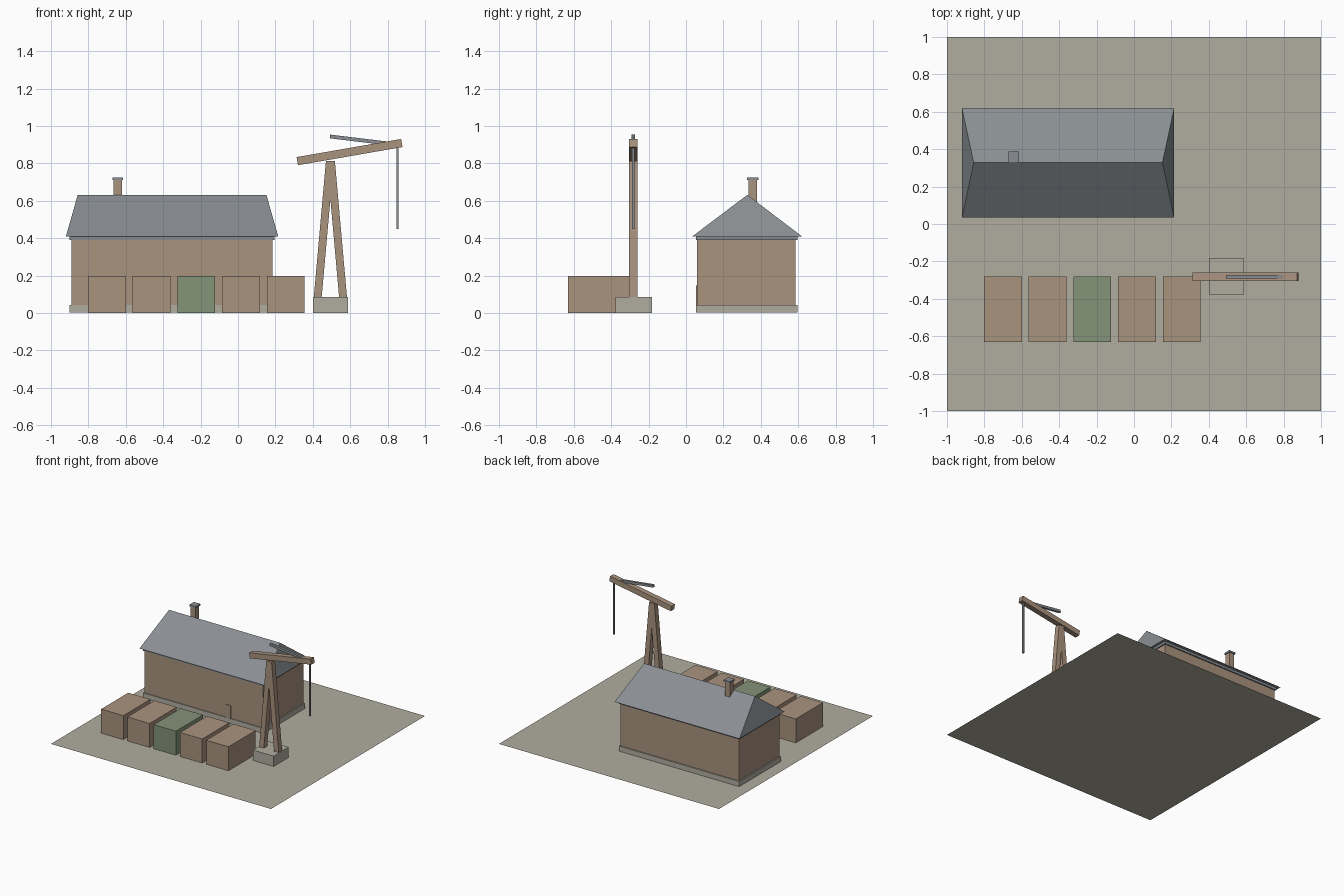
import bpy
import bmesh
from mathutils import Vector, Matrix

cube = bpy.data.objects.get("Cube")
if cube:
    bpy.data.objects.remove(cube)


def material(name, rgb):
    """Flat material from 8-bit sRGB, stored as linear values."""
    lin = [((c / 255 + 0.055) / 1.055) ** 2.4 for c in rgb] + [1]
    m = bpy.data.materials.new(name)
    m.use_nodes = True
    m.diffuse_color = lin
    bsdf = m.node_tree.nodes["Principled BSDF"]
    bsdf.inputs["Base Color"].default_value = lin
    bsdf.inputs["Roughness"].default_value = 0.9
    return m


STONE = material("pale stone", (176, 174, 160))
TIMBER = material("brown timber", (170, 147, 127))
SLATE = material("slate grey", (138, 143, 147))
GREEN = material("dull green", (131, 147, 120))


def finish(name, bm, mat):
    bmesh.ops.recalc_face_normals(bm, faces=bm.faces)
    mesh = bpy.data.meshes.new(name)
    bm.to_mesh(mesh)
    bm.free()
    mesh.materials.append(mat)
    obj = bpy.data.objects.new(name, mesh)
    bpy.context.collection.objects.link(obj)
    return obj


def box(name, xs, ys, zs, mat):
    """Box given by its extent along each axis."""
    bm = bmesh.new()
    bmesh.ops.create_cube(bm, size=1)
    for v in bm.verts:
        v.co = [(a + b) / 2 + c * (b - a) for (a, b), c in zip((xs, ys, zs), v.co)]
    return finish(name, bm, mat)


def beam(name, start, end, thick, y, width, mat):
    """Square-ended beam between two (x, z) points in the plane y."""
    a, b = Vector((start[0], y, start[1])), Vector((end[0], y, end[1]))
    along = b - a
    bm = bmesh.new()
    bmesh.ops.create_cube(bm, size=1)
    bmesh.ops.scale(bm, vec=(thick, width, along.length), verts=bm.verts)
    turn = Vector((0, 0, 1)).rotation_difference(along).to_matrix().to_4x4()
    bmesh.ops.transform(bm, matrix=Matrix.Translation((a + b) / 2) @ turn, verts=bm.verts)
    return finish(name, bm, mat)


# Ground sheet
bm = bmesh.new()
bmesh.ops.create_grid(bm, x_segments=1, y_segments=1, size=1)
finish("ground", bm, STONE)

# House body
box("house_plinth", (-0.90, 0.194), (0.053, 0.595), (0.002, 0.044), STONE)
box("house_walls", (-0.89, 0.184), (0.06, 0.585), (0.04, 0.392), TIMBER)
box("eave_band", (-0.90, 0.194), (0.053, 0.595), (0.39, 0.412), SLATE)
box("low_hatch", (-0.155, -0.105), (0.054, 0.062), (0.044, 0.148), TIMBER)

# Hipped roof: eave rectangle drawn up to a ridge
bm = bmesh.new()
eave = [bm.verts.new((x, y, 0.41)) for x, y in
        ((-0.92, 0.034), (0.215, 0.034), (0.215, 0.62), (-0.92, 0.62))]
ridge = [bm.verts.new((x, 0.328, 0.632)) for x in (-0.857, 0.152)]
bm.faces.new(eave)
bm.faces.new((eave[0], eave[1], ridge[1], ridge[0]))
bm.faces.new((eave[2], eave[3], ridge[0], ridge[1]))
bm.faces.new((eave[1], eave[2], ridge[1]))
bm.faces.new((eave[3], eave[0], ridge[0]))
finish("roof", bm, SLATE)

# Chimney
box("chimney", (-0.665, -0.62), (0.333, 0.38), (0.5, 0.712), TIMBER)
box("chimney_cap", (-0.672, -0.614), (0.327, 0.387), (0.71, 0.724), SLATE)

# Row of crates, the middle one green
for i in range(5):
    x = -0.802 + i * 0.239
    box(f"crate_{i + 1}", (x, x + 0.202), (-0.632, -0.28), (0.001, 0.198),
        GREEN if i == 2 else TIMBER)

# Crane
CY = -0.282
box("crane_base", (0.40, 0.588), (-0.377, -0.183), (0.001, 0.086), STONE)
for side, name in ((-1, "left"), (1, "right")):
    beam(f"crane_leg_{name}", (0.494 + side * 0.068, 0.08),
         (0.494 + side * 0.003, 0.812), 0.042, CY, 0.044, TIMBER)
beam("crane_jib", (0.317, 0.812), (0.876, 0.909), 0.044, CY, 0.044, TIMBER)
beam("crane_stay", (0.492, 0.944), (0.84, 0.902), 0.02, CY, 0.02, SLATE)
beam("hoist_rope", (0.852, 0.45), (0.852, 0.89), 0.011, CY, 0.012, SLATE)
